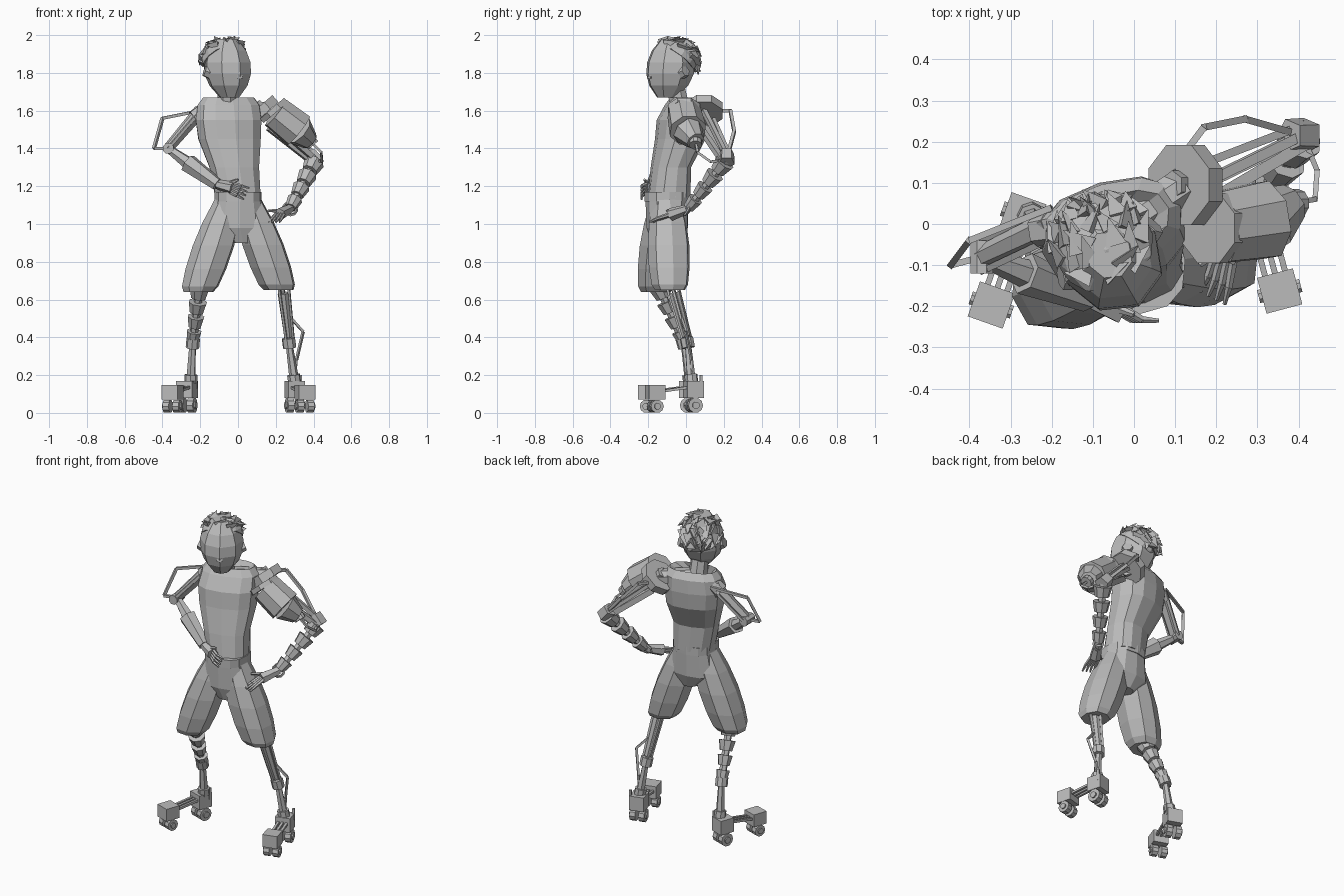
import bpy, bmesh, math, random
from mathutils import Vector, Matrix

if "Cube" in bpy.data.objects:
    bpy.data.objects.remove(bpy.data.objects["Cube"])

grey = bpy.data.materials.new("plain_grey")
grey.use_nodes = True
grey.diffuse_color = (.5, .5, .5, 1)
grey.node_tree.nodes["Principled BSDF"].inputs["Base Color"].default_value = grey.diffuse_color


def finish(bm, name, frame=Matrix()):
    bmesh.ops.recalc_face_normals(bm, faces=bm.faces)
    mesh = bpy.data.meshes.new(name)
    bm.to_mesh(mesh)
    bm.free()
    mesh.materials.append(grey)
    obj = bpy.data.objects.new(name, mesh)
    obj.matrix_world = frame
    bpy.context.collection.objects.link(obj)


def add_beam(bm, start, end, radius, end_radius=None, sides=6, turn=0):
    start, end = Vector(start), Vector(end)
    along = end - start
    place = Matrix.Translation((start + end) / 2) @ along.to_track_quat("Z", "Y").to_matrix().to_4x4()
    bmesh.ops.create_cone(bm, cap_ends=True, segments=sides, radius1=radius,
                          radius2=radius if end_radius is None else end_radius,
                          depth=along.length, matrix=place @ Matrix.Rotation(turn, 4, "Z"))


def beam(name, start, end, radius, end_radius=None, sides=6, frame=Matrix()):
    bm = bmesh.new()
    add_beam(bm, start, end, radius, end_radius, sides, math.pi / sides)
    finish(bm, name, frame)


def rod(name, points, radius, frame=Matrix()):
    bm = bmesh.new()
    for start, end in zip(points, points[1:]):
        add_beam(bm, start, end, radius, sides=4, turn=math.pi / 4)
    finish(bm, name, frame)


def loft(name, rings, sides=10, yaw=0, square=.8, frame=Matrix()):
    # each ring is a centre, a half width and a half depth
    bm = bmesh.new()
    turn = Matrix.Rotation(yaw, 3, "Z")
    rows = []
    for centre, width, depth in rings:
        row = []
        for i in range(sides):
            angle = math.tau * i / sides - math.pi / 2
            c, s = math.cos(angle), math.sin(angle)
            corner = Vector((math.copysign(abs(c) ** square, c) * width,
                             math.copysign(abs(s) ** square, s) * depth, 0))
            row.append(bm.verts.new(turn @ corner + Vector(centre)))
        rows.append(row)
    for low, high in zip(rows, rows[1:]):
        for i in range(sides):
            bm.faces.new((low[i - 1], low[i], high[i], high[i - 1]))
    bm.faces.new(rows[0])
    bm.faces.new(rows[-1])
    finish(bm, name, frame)


def shells(name, start, end, radius, count):
    # shrinking cups threaded on a thin core
    bm = bmesh.new()
    add_beam(bm, start, end, radius * .4)
    for i in range(count):
        size = radius * (1 - .35 * i / count)
        add_beam(bm, start.lerp(end, (i + .2) / count), start.lerp(end, (i + .9) / count), size, size * .75, 8)
    finish(bm, name)


def hand(name, wrist, knuckle, reach, spread, thumb):
    bm = bmesh.new()
    add_beam(bm, wrist, knuckle, .025, .035)
    for i in range(4):
        root = knuckle + spread * (i - 1.5) * .7
        tip = knuckle + reach + spread * (i - 1.5)
        middle = root.lerp(tip, .5) + Vector((0, -.01, 0))
        add_beam(bm, root, middle, .011, .009, 5)
        add_beam(bm, middle, tip, .009, .005, 5)
    add_beam(bm, wrist.lerp(knuckle, .4), knuckle + thumb, .014, .007, 5)
    finish(bm, name)


# torso and neck; the last shirt ring sinks into the neck opening
TORSO_YAW = .28
neck_base, neck_top = Vector((-.06, -.03, 1.61)), Vector((-.06, -.06, 1.75))
loft("shirt", [((0, -.09, 1.14), .12, .11), ((-.02, -.08, 1.3), .135, .1),
               ((-.045, -.03, 1.45), .17, .125), ((-.05, -.02, 1.55), .18, .125),
               ((-.05, 0, 1.63), .17, .1), ((-.05, 0, 1.67), .14, .07),
               (neck_base, .07, .06)], 12, TORSO_YAW)
beam("neck", neck_base, neck_top, .055, .05, 8)

# head, nose and ears share a turned frame
HEAD = Matrix.Translation((-.06, -.075, 0)) @ Matrix.Rotation(math.radians(30), 4, "Z")
rings = []
for i in range(6):
    t = i / 5
    width = .127 * math.sin(math.pi * (.07 + .85 * t)) ** .6
    rings.append(((0, -.03 * (1 - t) ** 2, 1.67 + .31 * t), width, width * 1.08))
loft("head", rings, 8, 0, 1, HEAD)
beam("nose", (0, -.13, 1.77), (0, -.12, 1.86), .022, .004, 3, HEAD)
for side, s in (("left", 1), ("right", -1)):
    beam(side + "_ear", (s * .1, 0, 1.8), (s * .13, .01, 1.81), .035, .03, 6, HEAD)

# hair: a cap with swept tufts spread over it
random.seed(4)
bm = bmesh.new()
scalp = Matrix.Translation((0, .014, 1.87)) @ Matrix.Diagonal((.126, .132, .112, 1))
hairline = Vector((0, .62, .78))
bmesh.ops.create_icosphere(bm, subdivisions=2, radius=1, matrix=scalp)
bmesh.ops.bisect_plane(bm, geom=bm.verts[:] + bm.edges[:] + bm.faces[:], clear_inner=True,
                       plane_co=(0, .03, 1.86), plane_no=hairline)
bmesh.ops.holes_fill(bm, edges=bm.edges[:])
tufts = 80
for i in range(tufts):
    height = .97 - 1.45 * i / tufts
    angle = i * math.pi * (3 - math.sqrt(5))
    ring = math.sqrt(1 - height * height)
    out = Vector((math.cos(angle) * ring, math.sin(angle) * ring, height))
    if out.dot(hairline) > .25:
        sweep = Vector((random.uniform(-.3, .7), random.uniform(.1, 1), -.4))
        sweep -= out * sweep.dot(out)
        root = scalp @ (out * .92)
        tip = root + (out * .22 + sweep.normalized()) * random.uniform(.06, .08)
        add_beam(bm, root, tip, .03, .001, 3, random.uniform(0, math.tau))
finish(bm, "hair", HEAD)

# shorts
loft("shorts_hips", [((.02, -.1, .9), .06, .08), ((0, -.1, .98), .15, .11),
                     ((0, -.1, 1.13), .125, .115)], 12, .1)
loft("waistband", [((0, -.1, z), .125, .12) for z in (1.12, 1.17)], 12, .1)


def shorts_leg(name, hip, hem):
    steps = ((1, .8), (.94, .98), (.75, 1.1), (.5, 1.12), (.25, 1), (0, .75))
    loft(name, [(hip.lerp(hem, t), .1 * size, .1 * size) for t, size in steps], 8, .2)


shorts_leg("right_shorts_leg", Vector((-.05, -.11, 1.13)), Vector((-.21, -.16, .64)))
shorts_leg("left_shorts_leg", Vector((.05, -.1, 1.13)), Vector((.215, -.085, .65)))


# mechanical legs
def lower_leg(side, knee, shin, ankle, radius, cups):
    shells(side + "_shin", knee, shin, radius, cups)
    beam(side + "_shin_joint", shin.lerp(knee, .08), shin.lerp(ankle, .12), .036, sides=8)
    beam(side + "_ankle", shin, ankle, .018, .026)
    beam(side + "_ankle_joint", ankle.lerp(shin, .2), ankle, .035, sides=8)


lower_leg("right", Vector((-.2, -.15, .68)), Vector((-.24, -.01, .37)), Vector((-.25, .02, .16)), .055, 4)
knee, shin, ankle = Vector((.23, -.08, .7)), Vector((.27, .01, .37)), Vector((.3, .03, .16))
lower_leg("left", knee, shin, ankle, .03, 1)
for i in range(3):
    around = Vector((math.cos(i * math.tau / 3), math.sin(i * math.tau / 3), 0)) * .035
    rod("left_shin_rod_%d" % i, [knee + around, shin + around * .7], .009)
rod("left_leg_strut", [knee.lerp(shin, .5), (.345, 0, .43), (.31, .03, .28), ankle], .009)


# feet: two blocks on wheel pairs, joined by rails
def foot(side, heel, yaw, reach):
    frame = Matrix.Translation(heel) @ Matrix.Rotation(yaw, 4, "Z")
    for part, y, radius in (("_heel", 0, .04), ("_toe", -reach, .035)):
        bm = bmesh.new()
        bmesh.ops.create_cube(bm, size=.09, matrix=Matrix.Translation((0, y, radius * 3)))
        for v in bm.verts:
            v.co.z = radius * (4.2 if v.co.z > radius * 3 else 2)
        finish(bm, side + part + "_block", frame)
        for tag, s in (("_inner", -1), ("_outer", 1)):
            wheel = side + part + tag
            beam(wheel + "_wheel", (s * .01, y, radius), (s * .045, y, radius), radius, None, 10, frame)
            beam(wheel + "_hub", (s * .04, y, radius), (s * .053, y, radius), radius / 2, None, 8, frame)
    for i in (-1, 0, 1):
        rod(side + "_foot_rail_%d" % (i + 2), [(i * .025, 0, .14), (i * .025, -reach, .11)], .01, frame)
    rod(side + "_heel_pin", [(.04, .03, .13), (.04, .03, .2)], .01, frame)


foot("right", (-.27, .02, 0), -.34, .23)
foot("left", (.3, .04, 0), .26, .21)

# right arm
shoulder, elbow, wrist = Vector((-.2, 0, 1.6)), Vector((-.37, -.08, 1.4)), Vector((-.11, -.18, 1.21))
cuff = elbow.lerp(wrist, .4)
beam("right_shoulder", shoulder.lerp(neck_base, .2), shoulder.lerp(elbow, .2), .05, .045)
beam("right_upper_arm", shoulder, elbow, .035, .028)
for i in (-1, 1):
    offset = Vector((0, .035 * i, 0))
    rod("right_arm_bar_%d" % i, [shoulder + offset, elbow + offset], .011)
axle = Vector((0, .04, 0))
beam("right_elbow", elbow - axle, elbow + axle, .03, sides=8)
beam("right_forearm", elbow, cuff, .022, .035)
beam("right_cuff", cuff, wrist, .052, .035)
rod("right_arm_frame", [shoulder + axle, (-.4, -.04, 1.56), (-.445, -.1, 1.4), elbow], .011)
hand("right_hand", wrist, Vector((-.03, -.21, 1.19)), Vector((.075, -.025, -.03)),
     Vector((-.01, 0, -.02)), Vector((.03, -.01, .045)))

# left shoulder: tilted disc and a large housing
disc, down = Vector((.125, .095, 1.6)), Vector((.65, 0, -.75))
beam("shoulder_link", neck_base, disc, .05, sides=8)
beam("shoulder_disc", disc - down * .025, disc + down * .025, .105, sides=8)
beam("shoulder_disc_hub", disc - down * .05, disc, .035)
top, bottom, tip = Vector((.2, -.01, 1.59)), Vector((.32, .01, 1.495)), Vector((.38, .05, 1.44))
beam("arm_housing_flange", top - down * .03, top, .092, sides=8)
beam("arm_housing", top, bottom, .092, .1, 8)
beam("arm_housing_nose", bottom, tip, .085, .05, 8)
beam("arm_housing_port", tip, tip + down * .03, .035, sides=10)

# left upper arm bars, elbow and frames
elbow, wrist = Vector((.41, .215, 1.34)), Vector((.275, .01, 1.08))
start = disc + down * .06
for i in range(4):
    offset = Vector((0, .05 * math.cos(i * math.pi / 2), .045 * math.sin(i * math.pi / 2)))
    rod("left_arm_bar_%d" % i, [start + offset, elbow + offset * .5], .014 + .003 * i)
beam("left_elbow_plate", elbow - down * .05, elbow + down * .02, .042, .045, 5)
rod("left_arm_frame", [disc + axle * 2, (.17, .235, 1.6), (.27, .255, 1.49), elbow], .012)
rod("elbow_loop", [elbow, (.445, .13, 1.33), (.44, .06, 1.38), tip], .009)

# left forearm and hand
shells("left_forearm", elbow, wrist, .056, 4)
bpy.ops.mesh.primitive_torus_add(location=wrist, rotation=(1.1, .3, 0), major_radius=.036,
                                 minor_radius=.008, major_segments=10, minor_segments=4)
bpy.context.object.name = "wrist_ring"
bpy.context.object.data.materials.append(grey)
hand("left_hand", wrist, Vector((.22, -.08, 1.05)), Vector((-.03, -.1, -.04)),
     Vector((-.02, .01, 0)), Vector((-.06, -.02, .02)))
